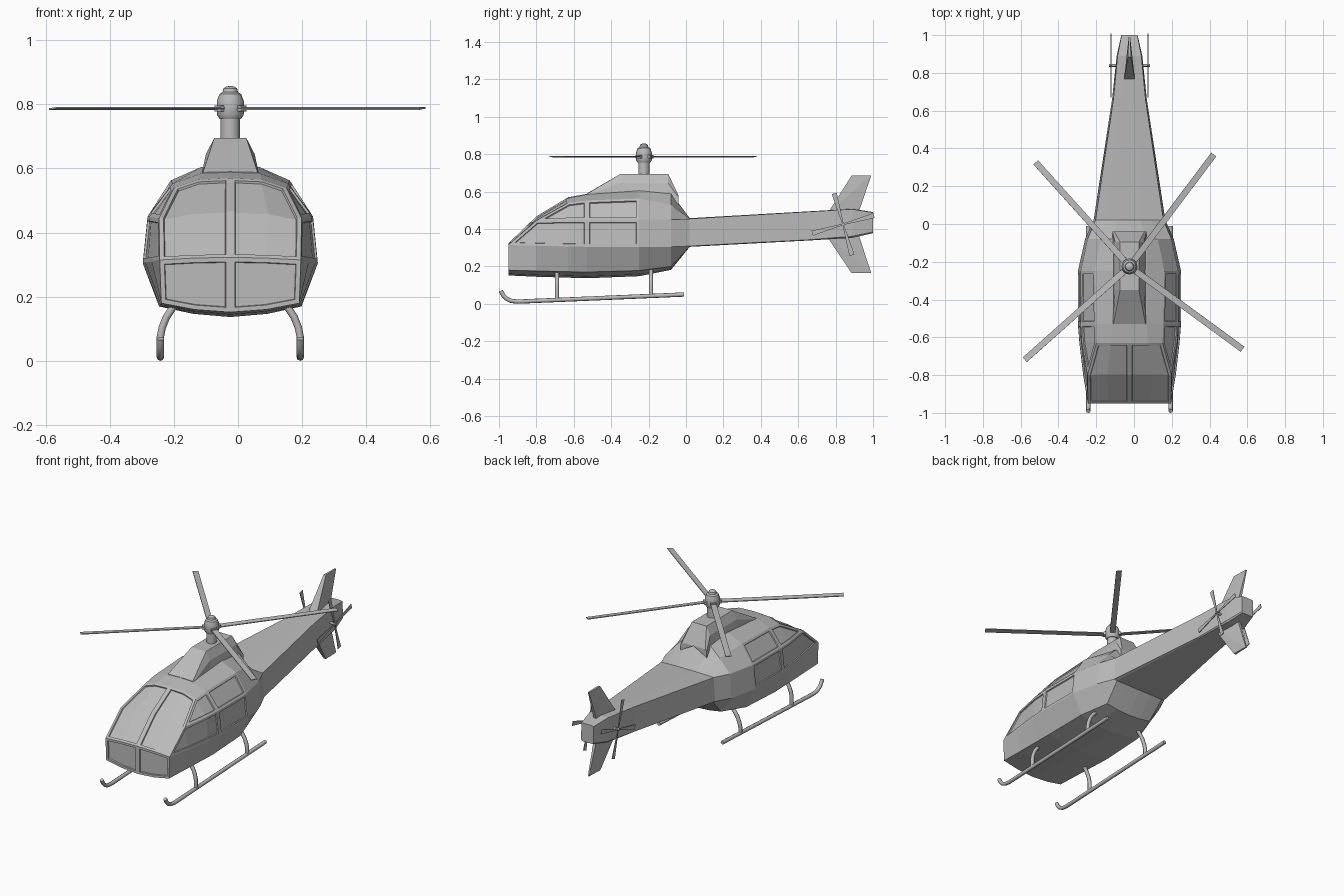
import bpy, bmesh, math
from mathutils import Matrix, Vector

if "Cube" in bpy.data.objects:
    bpy.data.objects.remove(bpy.data.objects["Cube"])

CX = -0.024          # centre line of the aircraft
HUB_Y = -0.225       # rotor mast position

grey = bpy.data.materials.new("plain_grey")
grey.use_nodes = True
grey.diffuse_color = (0.5, 0.5, 0.5, 1)
grey.node_tree.nodes["Principled BSDF"].inputs["Base Color"].default_value = (0.5, 0.5, 0.5, 1)


def finish(name, bm, matrix=None):
    mesh = bpy.data.meshes.new(name)
    bm.to_mesh(mesh)
    bm.free()
    mesh.materials.append(grey)
    ob = bpy.data.objects.new(name, mesh)
    bpy.context.collection.objects.link(ob)
    ob.matrix_world = Matrix.Translation((CX, 0, 0)) @ (matrix or Matrix())
    return ob


def activate(ob):
    bpy.ops.object.select_all(action='DESELECT')
    ob.select_set(True)
    bpy.context.view_layer.objects.active = ob


def half_loft(name, stations, panes=()):
    """Skin half sections (x, z) along y, recess the panes, mirror across x."""
    bm = bmesh.new()
    rings = []
    for y, pts in stations:
        ring = []
        for i, (x, z) in enumerate(pts):
            same = i and pts[i - 1] == (x, z)
            ring.append(ring[-1] if same else bm.verts.new((x, y, z)))
        rings.append(ring)
    grid = {}
    for s, (a, b) in enumerate(zip(rings, rings[1:])):
        for i in range(len(a) - 1):
            corners = list(dict.fromkeys((a[i], b[i], b[i + 1], a[i + 1])))
            if len(corners) > 2:
                grid[s, i] = bm.faces.new(corners)
    grid["nose"] = bm.faces.new(list(dict.fromkeys(rings[0])))
    bm.faces.new(list(dict.fromkeys(reversed(rings[-1]))))
    bm.normal_update()
    for pane in panes:
        faces = [grid[key] for key in pane]
        for width, depth in ((0.014, 0), (0.002, -0.007)):
            bmesh.ops.inset_region(bm, faces=faces, use_boundary=True,
                                   use_even_offset=True, thickness=width, depth=depth)
    ob = finish(name, bm)
    mirror = ob.modifiers.new("mirror", 'MIRROR')
    mirror.use_clip = True
    return ob


def hull(name, points, matrix=None):
    bm = bmesh.new()
    for p in points:
        bm.verts.new(p)
    bmesh.ops.convex_hull(bm, input=bm.verts[:])
    bmesh.ops.dissolve_limit(bm, angle_limit=0.01, verts=bm.verts[:], edges=bm.edges[:])
    return finish(name, bm, matrix)


def blade(name, r0, r1, w0, w1, thick, matrix):
    pts = [(r, s * w / 2, t * thick / 2) for r, w in ((r0, w0), (r1, w1))
           for s in (-1, 1) for t in (-1, 1)]
    return hull(name, pts, matrix)


def tube(name, path, radius):
    curve = bpy.data.curves.new(name, 'CURVE')
    curve.dimensions = '3D'
    curve.bevel_depth = radius
    curve.bevel_resolution = 2
    curve.use_fill_caps = True
    spline = curve.splines.new('POLY')
    spline.points.add(len(path) - 1)
    for point, co in zip(spline.points, path):
        point.co = (*co, 1)
    curve.materials.append(grey)
    ob = bpy.data.objects.new(name, curve)
    bpy.context.collection.objects.link(ob)
    ob.location.x = CX
    activate(ob)
    bpy.ops.object.convert(target='MESH')
    bpy.ops.object.shade_smooth_by_angle(angle=math.radians(50))


def turned(name, profile, y, steps=16):
    """Lathe (radius, z) points around a vertical axis."""
    bm = bmesh.new()
    verts = [bm.verts.new((r, 0, z)) for r, z in profile]
    edges = [bm.edges.new(pair) for pair in zip(verts, verts[1:])]
    bmesh.ops.spin(bm, geom=verts + edges, axis=(0, 0, 1), cent=(0, 0, 0),
                   angle=math.tau, steps=steps)
    bmesh.ops.remove_doubles(bm, verts=bm.verts[:], dist=1e-4)
    bmesh.ops.recalc_face_normals(bm, faces=bm.faces[:])
    ob = finish(name, bm, Matrix.Translation((0, y, 0)))
    activate(ob)
    bpy.ops.object.shade_smooth_by_angle(angle=math.radians(35))


# Fuselage sections: belly, belly side, chine, waist, shoulder, roof edge, roof side, ridge
def section(belly, chine, waist, shoulder, edge, mid, ridge):
    side = (chine[0] * 0.52, belly + 0.3 * (chine[1] - belly))
    return [(0, belly), side, chine, waist, shoulder, edge, mid, (0, ridge)]


corner, brow = (0.22, 0.315), (0.222, 0.445)
fuselage = [
    (-0.95, section(0.152, (0.215, 0.18), corner, corner, corner, (0.11, 0.321), 0.323)),
    (-0.80, section(0.145, (0.217, 0.176), (0.245, 0.31), brow, brow, (0.12, 0.463), 0.468)),
    (-0.63, section(0.14, (0.22, 0.172), (0.265, 0.307), (0.252, 0.45), (0.175, 0.54), (0.1, 0.565), 0.57)),
    (-0.53, section(0.137, (0.222, 0.17), (0.273, 0.305), (0.258, 0.45), (0.18, 0.553), (0.09, 0.585), 0.588)),
    (-0.25, section(0.148, (0.215, 0.178), (0.273, 0.305), (0.258, 0.45), (0.185, 0.563), (0.09, 0.605), 0.607)),
    (-0.08, section(0.182, (0.16, 0.2), (0.235, 0.305), (0.222, 0.45), (0.15, 0.53), (0.09, 0.588), 0.592)),
    (0.02, section(0.305, (0.17, 0.305), (0.19, 0.309), (0.18, 0.455), (0.12, 0.457), (0.06, 0.458), 0.458)),
    (0.66, section(0.339, (0.085, 0.339), (0.092, 0.343), (0.085, 0.493), (0.06, 0.494), (0.03, 0.495), 0.495)),
    (0.89, section(0.353, (0.06, 0.353), (0.068, 0.362), (0.063, 0.506), (0.04, 0.507), (0.02, 0.508), 0.508)),
    (1.0, section(0.378, (0.038, 0.378), (0.043, 0.385), (0.042, 0.488), (0.03, 0.49), (0.015, 0.491), 0.491)),
]
panes = [
    ["nose"],
    [(s, i) for s in (0, 1) for i in (5, 6)],     # windscreen
    [(s, 3) for s in (0, 1, 2)],                  # front lower side window
    [(s, 4) for s in (1, 2)],                     # front upper side window
    [(3, 3)], [(3, 4)],                           # rear side windows
]
half_loft("fuselage", fuselage, panes)

# Engine cowl
cowl = [(0.09, 0.57), (0.076, 0.645), (0.05, 0.695), (0, 0.695)]
half_loft("engine_cowl", [
    (-0.53, [(0.09, 0.56), (0.09, 0.58), (0.085, 0.588), (0, 0.59)]),
    (-0.35, cowl), (-0.095, cowl),
    (-0.04, [(0.09, 0.53), (0.09, 0.57), (0.08, 0.58), (0, 0.58)]),
])

# Mast and rotor hub
turned("rotor_mast", [(0, 0.68), (0.03, 0.68), (0.03, 0.765), (0, 0.765)], HUB_Y)
turned("rotor_hub", [(0, 0.755), (0.034, 0.755), (0.042, 0.768), (0.042, 0.81),
                     (0.034, 0.832), (0.024, 0.838), (0.021, 0.85), (0.012, 0.856), (0, 0.857)], HUB_Y)

# Main rotor blades with their grips
for n, angle in enumerate((53, 132, 221.7, 323.8), 1):
    turn = Matrix.Translation((0, HUB_Y, 0.787)) @ Matrix.Rotation(math.radians(angle), 4, 'Z')
    pitch = Matrix.Rotation(math.radians(6), 4, 'X')
    blade(f"main_blade_{n}", 0.03, 0.742, 0.033, 0.033, 0.005, turn @ pitch)
    blade(f"blade_grip_{n}", 0.02, 0.052, 0.03, 0.03, 0.018, turn)

# Tail fins: thick leading face, thin trailing edge
for name, base, tip, front in (("upper_fin", 0.48, 0.685, 0.755), ("lower_fin", 0.38, 0.165, 0.74)):
    hull(name, [(s * w, y, z) for s in (-1, 1) for w, y, z in (
        (0.03, front, base), (0.01, 0.92, base), (0.008, 0.885, tip), (0.004, 0.99, tip))])

# Tail rotors on both sides and their shared axle
upright = Matrix(((0, 0, 1, 0), (1, 0, 0, 0), (0, 1, 0, 0), (0, 0, 0, 1)))
for label, side in (("left", 1), ("right", -1)):
    for n in range(4):
        matrix = (Matrix.Translation((side * 0.098, 0.84, 0.425)) @ upright
                  @ Matrix.Rotation(math.radians(16 + 90 * n), 4, 'Z'))
        blade(f"{label}_tail_blade_{n + 1}", 0, 0.172, 0.007, 0.028, 0.004, matrix)
tube("tail_rotor_axle", [(-0.108, 0.84, 0.425), (0.108, 0.84, 0.425)], 0.008)

# Landing skids and curved struts
for label, side in (("left", 1), ("right", -1)):
    x = side * 0.218
    tube(f"{label}_skid", [(x, y, z) for y, z in (
        (-0.01, 0.05), (-0.5, 0.029), (-0.9, 0.012), (-0.935, 0.016),
        (-0.96, 0.028), (-0.978, 0.047), (-0.99, 0.07))], 0.0115)
    for where, y, foot in (("front", -0.69, 0.022), ("rear", -0.187, 0.043)):
        tube(f"{label}_{where}_strut", [(side * h, y, z) for h, z in (
            (0.218, foot), (0.218, 0.075), (0.212, 0.105), (0.2, 0.135),
            (0.18, 0.165), (0.15, 0.195))], 0.0115)
